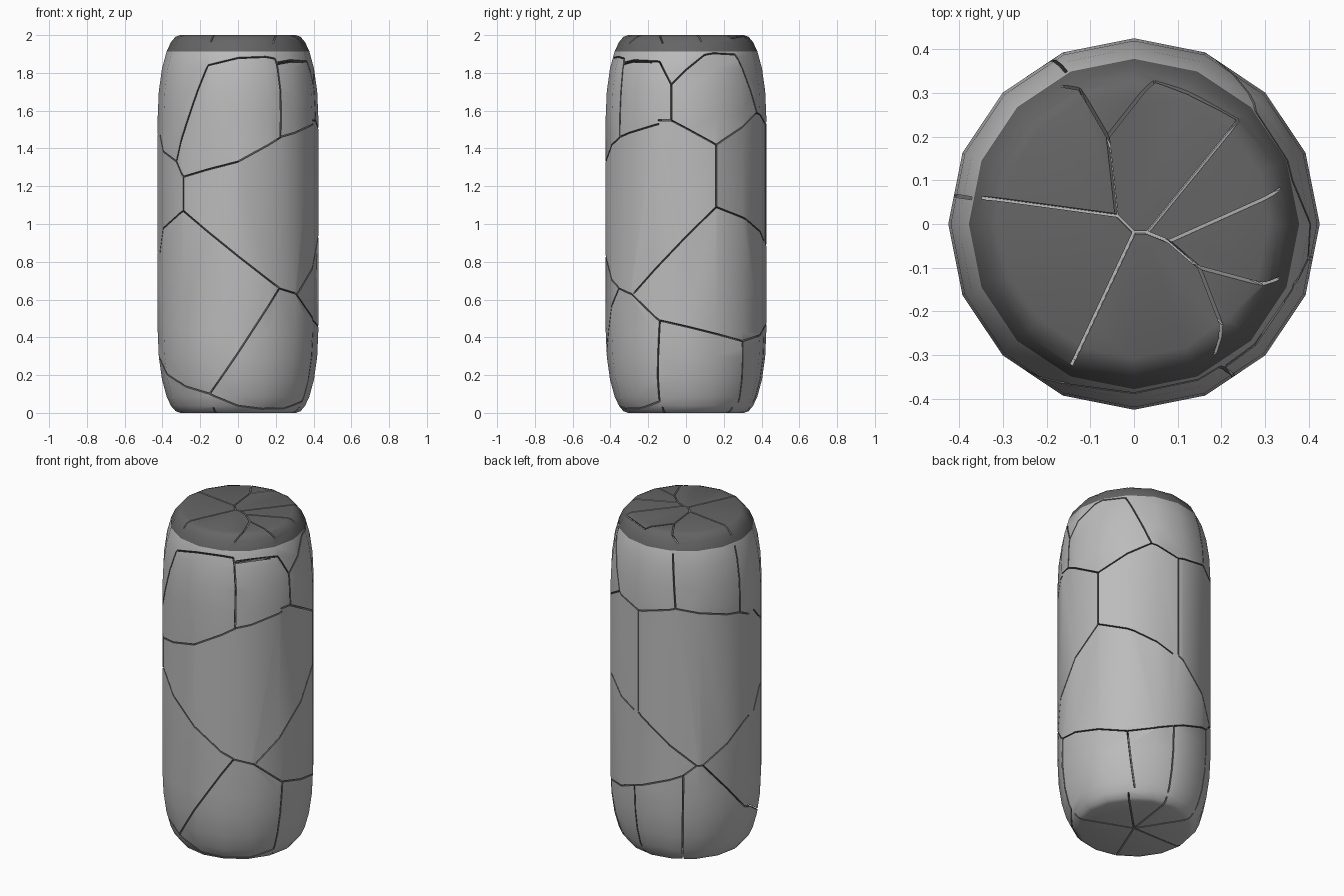
import bpy
import bmesh
import math
from mathutils import Vector

if "Cube" in bpy.data.objects:
    bpy.data.objects.remove(bpy.data.objects["Cube"], do_unlink=True)

SIDES = 16
RADIUS = 0.425
HEIGHT = 2.0
CORNER_WIDTH = 0.118
CORNER_HEIGHT = 0.43
GAP = 0.007


def make_material(name, grey):
    material = bpy.data.materials.new(name)
    material.use_nodes = True
    colour = (grey, grey, grey, 1)
    material.diffuse_color = colour
    shader = next(n for n in material.node_tree.nodes if n.type == 'BSDF_PRINCIPLED')
    shader.inputs["Base Color"].default_value = colour
    return material


materials = [make_material("light stone", 0.5), make_material("dark stone", 0.13)]


def make_object(name, bm):
    mesh = bpy.data.meshes.new(name)
    bm.to_mesh(mesh)
    bm.free()
    for material in materials:
        mesh.materials.append(material)
    obj = bpy.data.objects.new(name, mesh)
    bpy.context.collection.objects.link(obj)
    return obj


def radius_at(z):
    """Column radius at a height, following the elliptical corners."""
    over = abs(z - HEIGHT / 2) - (HEIGHT / 2 - CORNER_HEIGHT)
    bend = min(max(over / CORNER_HEIGHT, 0), 1)
    return RADIUS - CORNER_WIDTH * (1 - math.sqrt(1 - bend * bend))


# Rounded column, revolved from a half profile
corner = [math.radians(a) for a in (0, 18, 36, 53.1, 66, 78, 90)]
upper = [(RADIUS - CORNER_WIDTH * (1 - math.cos(t)),
          HEIGHT - CORNER_HEIGHT * (1 - math.sin(t))) for t in corner]
lower = [(r, HEIGHT - z) for r, z in reversed(upper)]
profile = [(0, 0)] + lower + upper + [(0, HEIGHT)]

bm = bmesh.new()
verts = [bm.verts.new((r, 0, z)) for r, z in profile]
edges = [bm.edges.new(pair) for pair in zip(verts, verts[1:])]
bmesh.ops.spin(bm, geom=verts + edges, cent=(0, 0, 0), axis=(0, 0, 1),
               angle=math.tau, steps=SIDES)
bmesh.ops.remove_doubles(bm, verts=bm.verts, dist=0.0005)
bmesh.ops.recalc_face_normals(bm, faces=bm.faces)
for face in bm.faces:
    face.material_index = int(face.calc_center_median().z > 1.915)
column = make_object("cracked_stone_column", bm)


# Crack points, given in hundredths on one side of the column
def around(angle, z):
    r, a = radius_at(z / 100), math.radians(angle)
    return Vector((r * math.cos(a), r * math.sin(a), z / 100))


def on_front(x, z):
    r = radius_at(z / 100)
    x = max(-r, min(r, x / 100))
    return Vector((x, -math.sqrt(r * r - x * x), z / 100))


def on_right(y, z):
    r = radius_at(z / 100)
    y = max(-r, min(r, y / 100))
    return Vector((math.sqrt(r * r - y * y), y, z / 100))


def on_top(x, y):
    return Vector((x / 100, y / 100, HEIGHT))


def on_base(angle, reach):
    a = math.radians(angle)
    return Vector((math.cos(a), math.sin(a), 0)) * reach / 100


front_cracks = [
    [(-42, 147), (-40, 139), (-33, 133), (-29, 125), (-29, 107), (-40, 97), (-42, 85)],
    [(-29, 107), (22, 66), (31, 63), (40, 49)],
    [(22, 66), (-15, 10), (-30, 15), (-39, 22), (-42, 30)],
    [(-15, 10), (15, 2), (34, 6)],
    [(-29, 125), (0, 133), (23, 146), (40, 153)],
    [(23, 146), (23, 170), (21, 185), (35, 186)],
    [(-33, 133), (-16, 184), (20, 188), (21, 185)],
]
right_cracks = [
    [(-14, 49), (-15, 20), (-14, 6)],
    [(-14, 49), (30, 38), (39, 41), (42, 45)],
    [(30, 38), (30, 20), (28, 5)],
    [(-28, 63), (16, 109), (16, 142), (-8, 155), (-8, 174), (10, 190), (26, 190), (38, 159)],
    [(-8, 174), (-14, 186), (-33, 186)],
    [(16, 142), (38, 159)],
    [(16, 109), (33, 102), (42, 91)],
    [(-15, 155), (-8, 155)],
]
back_cracks = [
    [(63, 159), (86, 153), (117, 158), (171, 150), (180, 147)],
    [(86, 153), (86, 91), (133, 62), (138, 62), (172, 81), (180, 85)],
    [(138, 62), (176, 30), (184, 28)],
    [(133, 62), (123, 56), (82, 45)],
    [(123, 56), (122, 5)],
    [(82, 45), (82, 5)],
    [(117, 158), (114, 190)],
    [(171, 150), (171, 190)],
]
top_cracks = [
    [(-41, 7), (-4, 2), (0, -2), (3, -2), (8, -4), (15, -10), (20, -23), (21, -34)],
    [(-4, 2), (-6, 20), (-13, 32), (-20, 37)],
    [(-6, 20), (5, 34), (25, 25)],
    [(3, -2), (25, 25)],
    [(8, -4), (37, 9)],
    [(15, -10), (30, -14), (38, -14)],
    [(0, -2), (-16, -36)],
]
base_cracks = [[(0, 0), (angle, 38)] for angle in (45, 82, 122, 180, -21, -112)]


# Thin wedge cutters, aimed from the core of the column outwards
def add_slab(bm, start, end, material_index):
    middle = (start.z + end.z) / 2
    core = Vector((0, 0, max(0.35, min(1.65, middle))))
    a, b = start - core, end - core
    side = a.cross(b)
    if side.length < 1e-6:
        return
    side = side.normalized() * GAP / 2
    outline = [core + a * 0.86, core + b * 0.86, core + b * 1.45, core + a * 1.45]
    near = [bm.verts.new(p - side) for p in outline]
    far = [bm.verts.new(p + side) for p in outline]
    faces = [bm.faces.new(near[::-1]), bm.faces.new(far)]
    for i in range(4):
        j = (i + 1) % 4
        faces.append(bm.faces.new((near[i], near[j], far[j], far[i])))
    for face in faces:
        face.material_index = material_index


bm = bmesh.new()
groups = [(front_cracks, on_front, 1), (right_cracks, on_right, 1),
          (back_cracks, around, 1), (top_cracks, on_top, 0), (base_cracks, on_base, 1)]
for cracks, place, material_index in groups:
    for crack in cracks:
        points = [place(*p) for p in crack]
        for start, end in zip(points, points[1:]):
            add_slab(bm, start, end, material_index)
bmesh.ops.recalc_face_normals(bm, faces=bm.faces)
cutter = make_object("crack_cutter", bm)
cutter.hide_render = True

# Carve the cracks, then smooth everything but the sharp crack edges
carve = column.modifiers.new("cracks", 'BOOLEAN')
carve.operation = 'DIFFERENCE'
carve.solver = 'EXACT'
carve.use_self = True
carve.object = cutter
bpy.ops.object.select_all(action='DESELECT')
column.select_set(True)
bpy.context.view_layer.objects.active = column
bpy.ops.object.modifier_apply(modifier=carve.name)
bpy.data.objects.remove(cutter, do_unlink=True)
bpy.ops.object.shade_smooth_by_angle(angle=math.radians(32))
